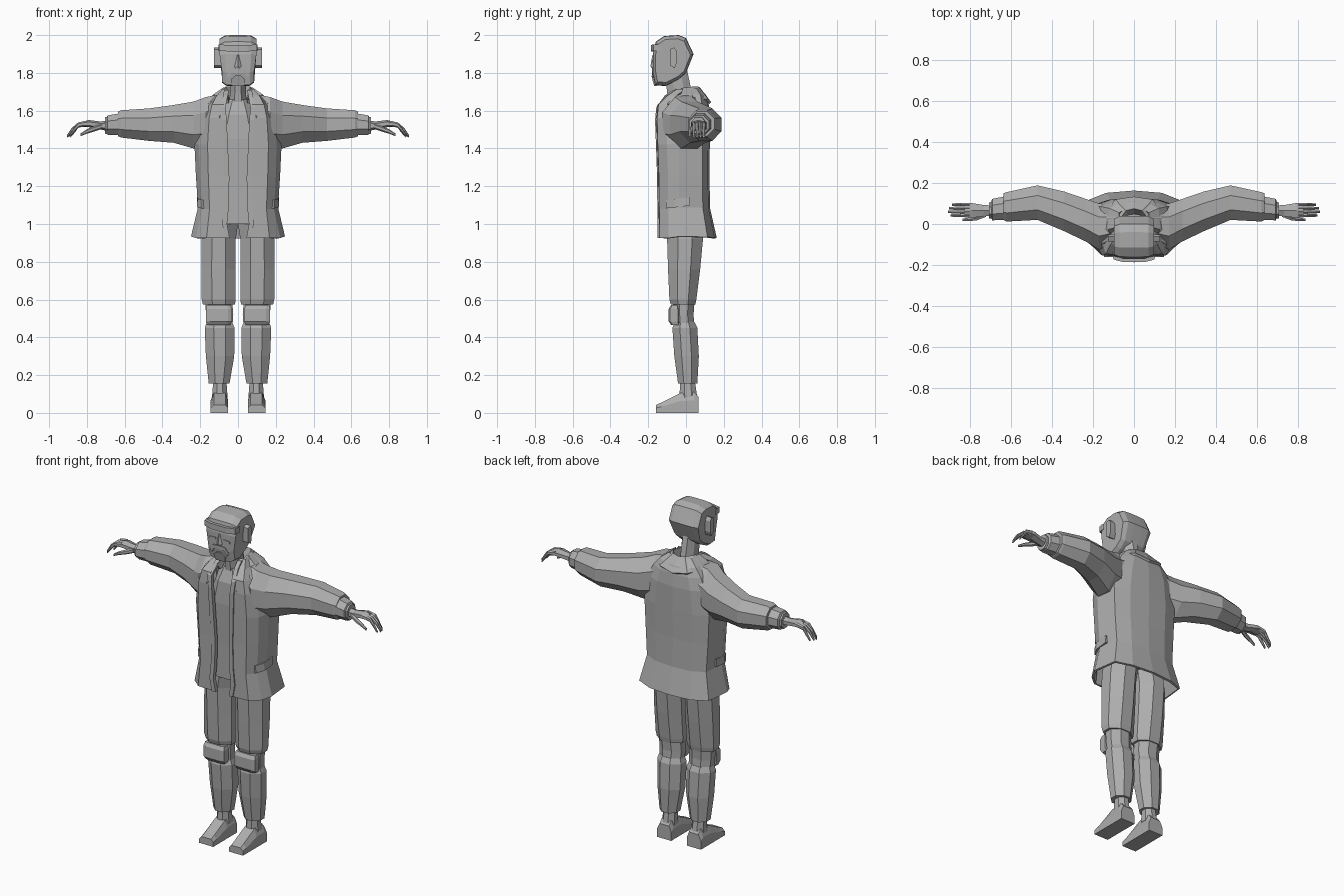
import bpy, bmesh, math
from mathutils import Vector

grey = bpy.data.materials.new("plain grey")
grey.diffuse_color = (0.42, 0.42, 0.42, 1)


def loft(name, rings, mirror=True, closed=True, thick=0):
    """Skin a list of equal-length point rings; capped when closed."""
    bm = bmesh.new()
    rows = [[bm.verts.new(p) for p in r] for r in rings]
    n = len(rows[0])
    for a, b in zip(rows, rows[1:]):
        for i in range(n if closed else n - 1):
            j = (i + 1) % n
            bm.faces.new((a[i], a[j], b[j], b[i]))
    if closed:
        bm.faces.new(rows[0])
        bm.faces.new(rows[-1])
    bmesh.ops.recalc_face_normals(bm, faces=bm.faces)
    me = bpy.data.meshes.new(name)
    bm.to_mesh(me)
    bm.free()
    me.materials.append(grey)
    ob = bpy.data.objects.new(name, me)
    bpy.context.collection.objects.link(ob)
    if mirror:
        m = ob.modifiers.new("mirror", 'MIRROR')
        m.use_clip = True
        m.merge_threshold = 0.0005
    if thick:
        s = ob.modifiers.new("thickness", 'SOLIDIFY')
        s.thickness = thick
        s.offset = 0
    return ob


def box_ring(x0, x1, y0, y1, z, c=0.3):
    """Horizontal octagon: rectangle with corners cut by fraction c."""
    dx, dy = (x1 - x0) * c, (y1 - y0) * c
    return [(x0 + dx, y0, z), (x1 - dx, y0, z), (x1, y0 + dy, z), (x1, y1 - dy, z),
            (x1 - dx, y1, z), (x0 + dx, y1, z), (x0, y1 - dy, z), (x0, y0 + dy, z)]


def column(name, rows, mirror=True, c=0.3):
    return loft(name, [box_ring(*r, c) for r in rows], mirror)


def limb(name, rows, n=8):
    """Sideways tube: rows are x, y0, y1, z0, z1."""
    rings = []
    for x, y0, y1, z0, z1 in rows:
        ring = []
        for i in range(n):
            a = 2 * math.pi * (i + 0.5) / n
            k = 0.5 / math.cos(math.pi / n)
            ring.append((x, (y0 + y1) / 2 + (y1 - y0) * k * math.cos(a),
                         (z0 + z1) / 2 + (z1 - z0) * k * math.sin(a)))
        rings.append(ring)
    return loft(name, rings)


def slab(name, outline, axis, depth, mirror=False):
    """Extrude a flat outline along a vector."""
    d = Vector(axis) * depth
    return loft(name, [[Vector(p) for p in outline], [Vector(p) + d for p in outline]], mirror)


# Trousers, knees, shins and shoes
column("trouser_leg", [(0.016, 0.186, -0.08, 0.05, 0.575), (0.012, 0.192, -0.088, 0.055, 0.60),
                       (0.012, 0.194, -0.095, 0.075, 0.76), (0.012, 0.192, -0.10, 0.09, 0.92),
                       (0.0, 0.18, -0.10, 0.09, 1.0), (0.0, 0.17, -0.10, 0.09, 1.08)])
column("knee", [(0.03, 0.165, -0.06, 0.045, 0.45), (0.025, 0.17, -0.065, 0.04, 0.52),
                (0.03, 0.172, -0.07, 0.045, 0.585)])
column("knee_pad", [(0.04, 0.165, -0.078, -0.03, 0.465), (0.033, 0.17, -0.092, -0.035, 0.485),
                    (0.033, 0.17, -0.092, -0.035, 0.55), (0.04, 0.165, -0.08, -0.04, 0.57)], c=0.15)
column("shin", [(0.045, 0.155, -0.042, 0.06, 0.155), (0.02, 0.17, -0.062, 0.068, 0.30),
                (0.018, 0.176, -0.072, 0.06, 0.45), (0.03, 0.165, -0.06, 0.045, 0.48)])
column("ankle", [(0.055, 0.138, -0.035, 0.06, 0.08), (0.062, 0.13, -0.03, 0.045, 0.18)])
loft("shoe", [[(0.052, y1, 0), (0.145, y1, 0), (0.145, y1, h * .6), (0.128, y1, h),
               (0.066, y1, h), (0.052, y1, h * .6)]
              for y1, h in ((-0.16, 0.042), (-0.13, 0.055), (-0.03, 0.105), (0.045, 0.11), (0.066, 0.085))])

# Shirt body and neck
column("shirt", [(-0.17, 0.17, -0.11, 0.09, 1.0), (-0.18, 0.18, -0.115, 0.10, 1.2),
                 (-0.18, 0.18, -0.125, 0.10, 1.45), (-0.12, 0.12, -0.12, 0.085, 1.58),
                 (-0.07, 0.07, -0.09, 0.07, 1.66)], False)
column("neck", [(-0.05, 0.05, -0.09, 0.05, 1.58), (-0.042, 0.042, -0.10, 0.03, 1.70),
                (-0.042, 0.042, -0.115, 0.005, 1.82)], False)

# Open jacket: half profile from front edge round to the middle of the back
# rows: z, front edge x, side width, front y, back y
jacket = [(0.925, 0.055, 0.243, -0.138, 0.157), (1.08, 0.06, 0.206, -0.14, 0.122),
          (1.25, 0.062, 0.217, -0.142, 0.118), (1.42, 0.062, 0.225, -0.148, 0.12),
          (1.56, 0.07, 0.20, -0.152, 0.122), (1.63, 0.075, 0.165, -0.145, 0.115),
          (1.675, 0.066, 0.125, -0.10, 0.105), (1.71, 0.055, 0.075, -0.05, 0.075)]
loft("jacket", [[(e, f, z), ((e + w) / 2 + 0.015, f + 0.004, z), (w * 0.9, f + 0.05, z),
                 (w, f * 0.25, z + 0.008), (w * 0.93, b * 0.7, z + 0.005), (w * 0.55, b * 0.93, z), (0, b, z)]
                for z, e, w, f, b in jacket], closed=False, thick=0.012)

# Raised border along the jacket opening
loft("jacket_border", [[(x - 0.012, y - 0.012, z), (x + 0.013, y - 0.012, z),
                        (x + 0.013, y + 0.012, z), (x - 0.012, y + 0.012, z)]
                       for x, y, z in ((0.056, -0.138, 0.925), (0.07, -0.14, 1.0), (0.06, -0.14, 1.1),
                                       (0.058, -0.141, 1.25), (0.066, -0.147, 1.42), (0.072, -0.152, 1.55),
                                       (0.078, -0.145, 1.62), (0.066, -0.10, 1.68), (0.06, -0.06, 1.71))])

# Folded collar: inner top edge, crest, outer lower edge
crest = [(0.06, -0.11, 1.675), (0.066, -0.05, 1.705), (0.066, 0.03, 1.72), (0.04, 0.065, 1.72), (0, 0.075, 1.715)]
lower = [(0.095, -0.155, 1.56), (0.155, -0.09, 1.63), (0.145, 0.03, 1.665), (0.09, 0.115, 1.655), (0, 0.128, 1.64)]
inner = [(0.055, -0.10, 1.64), (0.052, -0.05, 1.65), (0.052, 0.03, 1.66), (0.03, 0.05, 1.66), (0, 0.055, 1.66)]
loft("collar", [inner, crest, lower], closed=False, thick=0.014)

# Pocket flaps at the jacket sides
loft("pocket_flap", [[(x, y, z0), (x + 0.014, y, z0), (x + 0.012, y, z0 + 0.045), (x, y, z0 + 0.045)]
                     for x, y, z0 in ((0.178, -0.105, 1.083), (0.203, -0.06, 1.088), (0.204, 0.02, 1.097))])

# Sleeves, cuffs and hands
limb("sleeve", [(0.08, -0.09, 0.09, 1.49, 1.69), (0.17, -0.125, 0.10, 1.40, 1.672),
                (0.235, -0.085, 0.122, 1.40, 1.648), (0.34, -0.035, 0.158, 1.43, 1.63),
                (0.47, 0.02, 0.188, 1.44, 1.612), (0.62, 0.012, 0.155, 1.458, 1.602),
                (0.635, 0.02, 0.15, 1.465, 1.595)])
limb("sleeve_cuff", [(0.60, 0.02, 0.14, 1.47, 1.59), (0.69, 0.018, 0.122, 1.472, 1.575),
                     (0.695, 0.03, 0.11, 1.485, 1.565)])
limb("wrist_band", [(0.66, 0.025, 0.115, 1.475, 1.57), (0.705, 0.026, 0.105, 1.478, 1.565)])
limb("palm", [(0.68, 0.04, 0.09, 1.495, 1.545), (0.73, 0.038, 0.092, 1.503, 1.54),
              (0.79, 0.03, 0.102, 1.515, 1.548), (0.825, 0.032, 0.10, 1.515, 1.54)], 6)
for i in range(4):
    y = 0.034 + i * 0.0175
    d = (0.012, 0.0, 0.004, 0.018)[i]
    limb("finger_%d" % (i + 1), [(0.80, y, y + 0.016, 1.52, 1.545), (0.845, y, y + 0.016, 1.512, 1.536),
                                 (0.88 - d, y, y + 0.015, 1.488, 1.508),
                                 (0.905 - d, y + 0.002, y + 0.013, 1.458, 1.47)], 6)
limb("thumb", [(0.72, 0.035, 0.06, 1.505, 1.53), (0.765, 0.018, 0.04, 1.49, 1.515),
               (0.80, 0.014, 0.032, 1.48, 1.5), (0.835, 0.014, 0.026, 1.465, 1.478)], 6)

# Head: side profile skinned across the width with a narrower outer face
side = [(-0.163, 1.735), (-0.175, 1.80), (-0.175, 1.90), (-0.16, 1.965), (-0.115, 1.995), (-0.04, 2.0),
        (0.0, 1.985), (0.04, 1.9), (0.0, 1.80), (-0.04, 1.765), (-0.11, 1.73)]
cy, cz = -0.075, 1.865


def head_ring(x, k, jaw):
    return [(x * (jaw if z < 1.82 else 1), cy + (y - cy) * k, cz + (z - cz) * k) for y, z in side]


loft("head", [head_ring(-0.097, 0.86, 0.88), head_ring(-0.07, 0.985, 0.9), head_ring(-0.03, 1, 1),
              head_ring(0.03, 1, 1), head_ring(0.07, 0.985, 0.9), head_ring(0.097, 0.86, 0.88)], False)

# Ears
slab("ear", [(0.088, -0.085, 1.84), (0.088, -0.06, 1.825), (0.088, -0.05, 1.85), (0.088, -0.05, 1.915),
             (0.088, -0.062, 1.935), (0.088, -0.085, 1.925)], (1, 0, 0), 0.038, True)

# Brow band wrapping the forehead
loft("brow_band", [[(x, y, z0), (x, y - 0.018, z0), (x, y - 0.018, z0 + 0.034), (x, y, z0 + 0.034)]
                   for x, y, z0 in ((-0.104, -0.13, 1.916), (-0.10, -0.155, 1.916), (-0.05, -0.168, 1.914),
                                    (0.05, -0.168, 1.914), (0.10, -0.155, 1.916), (0.104, -0.13, 1.916))], False)

# Nose, eyelids, moustache and chin beard
loft("nose", [[(-w, -0.17, z), (0, y, z), (w, -0.17, z)]
              for z, w, y in ((1.822, 0.022, -0.178), (1.835, 0.025, -0.188), (1.895, 0.01, -0.178))], False)
slab("eyelid", [(0.022, -0.17, 1.858), (0.07, -0.17, 1.852), (0.066, -0.17, 1.866), (0.025, -0.17, 1.868)],
     (0, -1, 0), 0.009, True)
slab("moustache", [(0, -0.17, 1.812), (0.035, -0.17, 1.80), (0.05, -0.165, 1.775), (0.06, -0.165, 1.79),
                   (0.04, -0.17, 1.822), (0, -0.17, 1.825)], (0, -1, 0), 0.011, True)
slab("chin_beard", [(-0.03, -0.155, 1.73), (0.03, -0.155, 1.73), (0.038, -0.165, 1.765),
                    (0.015, -0.17, 1.785), (-0.015, -0.17, 1.785), (-0.038, -0.165, 1.765)], (0, -1, 0), 0.013)
